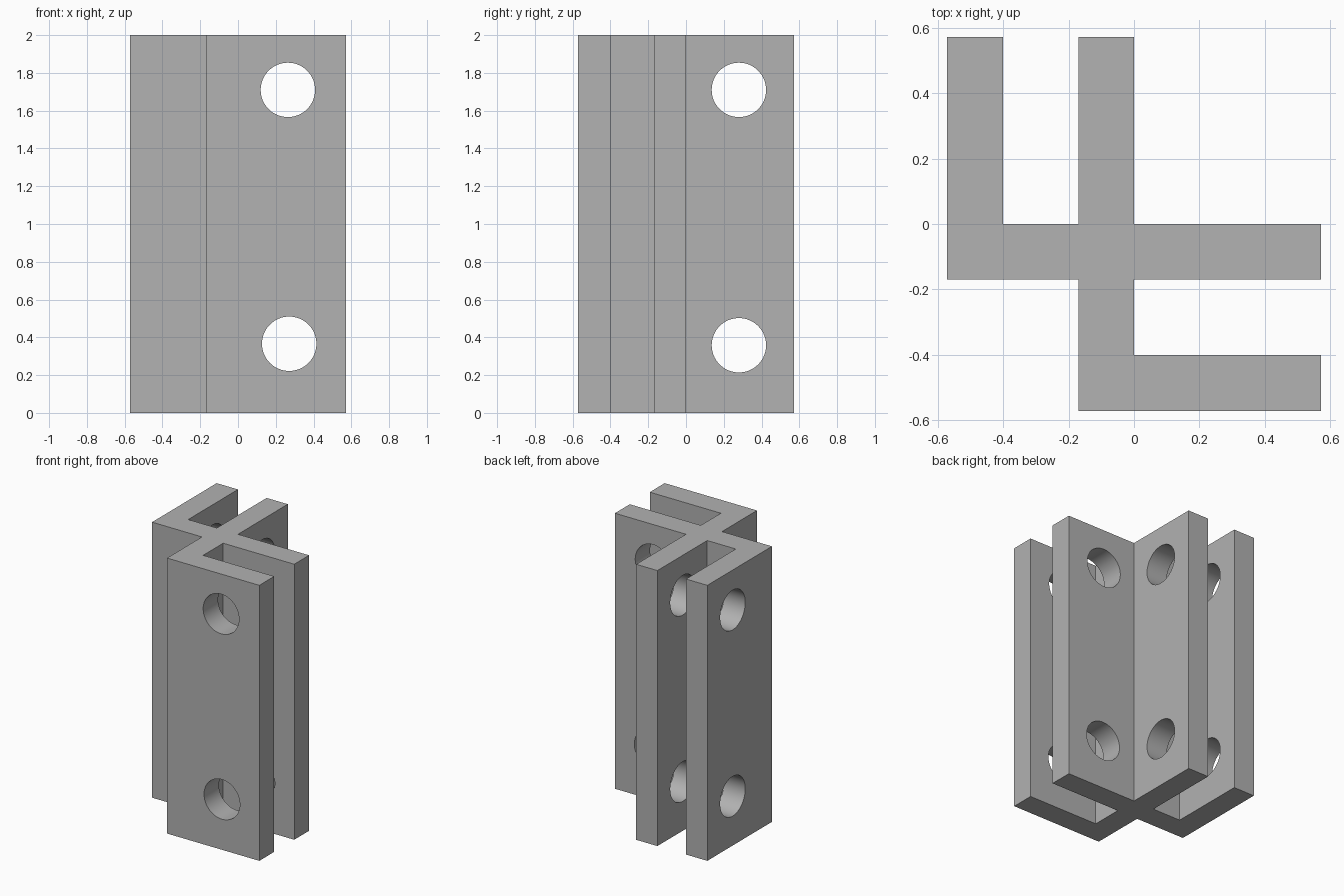
import bpy
import bmesh
from math import pi, radians

if "Cube" in bpy.data.objects:
    bpy.data.objects.remove(bpy.data.objects["Cube"], do_unlink=True)

HEIGHT = 2.0
OUT = 0.571      # outer reach of the section
WALL = 0.17      # wall thickness
SLOT = 0.4       # inner face of the outer walls
HOLE_R = 0.144

grey = bpy.data.materials.new("plain grey")
grey.use_nodes = True
grey.diffuse_color = (0.445, 0.445, 0.445, 1)
grey.node_tree.nodes["Principled BSDF"].inputs["Base Color"].default_value = grey.diffuse_color


def link(name, bm):
    mesh = bpy.data.meshes.new(name)
    bmesh.ops.recalc_face_normals(bm, faces=bm.faces)
    bm.to_mesh(mesh)
    bm.free()
    obj = bpy.data.objects.new(name, mesh)
    bpy.context.collection.objects.link(obj)
    mesh.materials.append(grey)
    return obj


# Bracket: one cross-section with two slotted arms, extruded upward
section = [(-OUT, -WALL), (-WALL, -WALL), (-WALL, -OUT), (OUT, -OUT),
           (OUT, -SLOT), (0, -SLOT), (0, -WALL), (OUT, -WALL),
           (OUT, 0), (0, 0), (0, OUT), (-WALL, OUT),
           (-WALL, 0), (-SLOT, 0), (-SLOT, OUT), (-OUT, OUT)]
bm = bmesh.new()
base = bm.faces.new([bm.verts.new((x, y, 0)) for x, y in section])
top = bmesh.ops.extrude_face_region(bm, geom=[base], use_keep_orig=True)["geom"]
bmesh.ops.translate(bm, vec=(0, 0, HEIGHT),
                    verts=[v for v in top if isinstance(v, bmesh.types.BMVert)])
bracket = link("slotted_corner_bracket", bm)


# Bolt holes: round cutters running through both walls of each arm
def drill(name, location, rotation):
    bm = bmesh.new()
    bmesh.ops.create_cone(bm, cap_ends=True, segments=64, radius1=HOLE_R,
                          radius2=HOLE_R, depth=1.6)
    cutter = link(name, bm)
    cutter.location = location
    cutter.rotation_euler = rotation
    cutter.hide_render = True
    mod = bracket.modifiers.new(name, "BOOLEAN")
    mod.operation = "DIFFERENCE"
    mod.solver = "EXACT"
    mod.object = cutter
    return cutter


cutters = [
    drill("front_upper_hole", (0.264, 0, 1.71), (pi / 2, 0, 0)),
    drill("front_lower_hole", (0.271, 0, 0.366), (pi / 2, 0, 0)),
    drill("side_upper_hole", (0, 0.28, 1.71), (0, pi / 2, 0)),
    drill("side_lower_hole", (0, 0.28, 0.358), (0, pi / 2, 0)),
]

# Bake the holes into the bracket and drop the cutters
bpy.context.view_layer.update()
graph = bpy.context.evaluated_depsgraph_get()
drilled = bpy.data.meshes.new_from_object(bracket.evaluated_get(graph))
bracket.modifiers.clear()
bracket.data = drilled
drilled.name = "slotted_corner_bracket"
for cutter in cutters:
    bpy.data.objects.remove(cutter, do_unlink=True)

# Smooth hole walls, crisp edges elsewhere
bpy.ops.object.select_all(action="DESELECT")
bracket.select_set(True)
bpy.context.view_layer.objects.active = bracket
bpy.ops.object.shade_smooth_by_angle(angle=radians(30))
